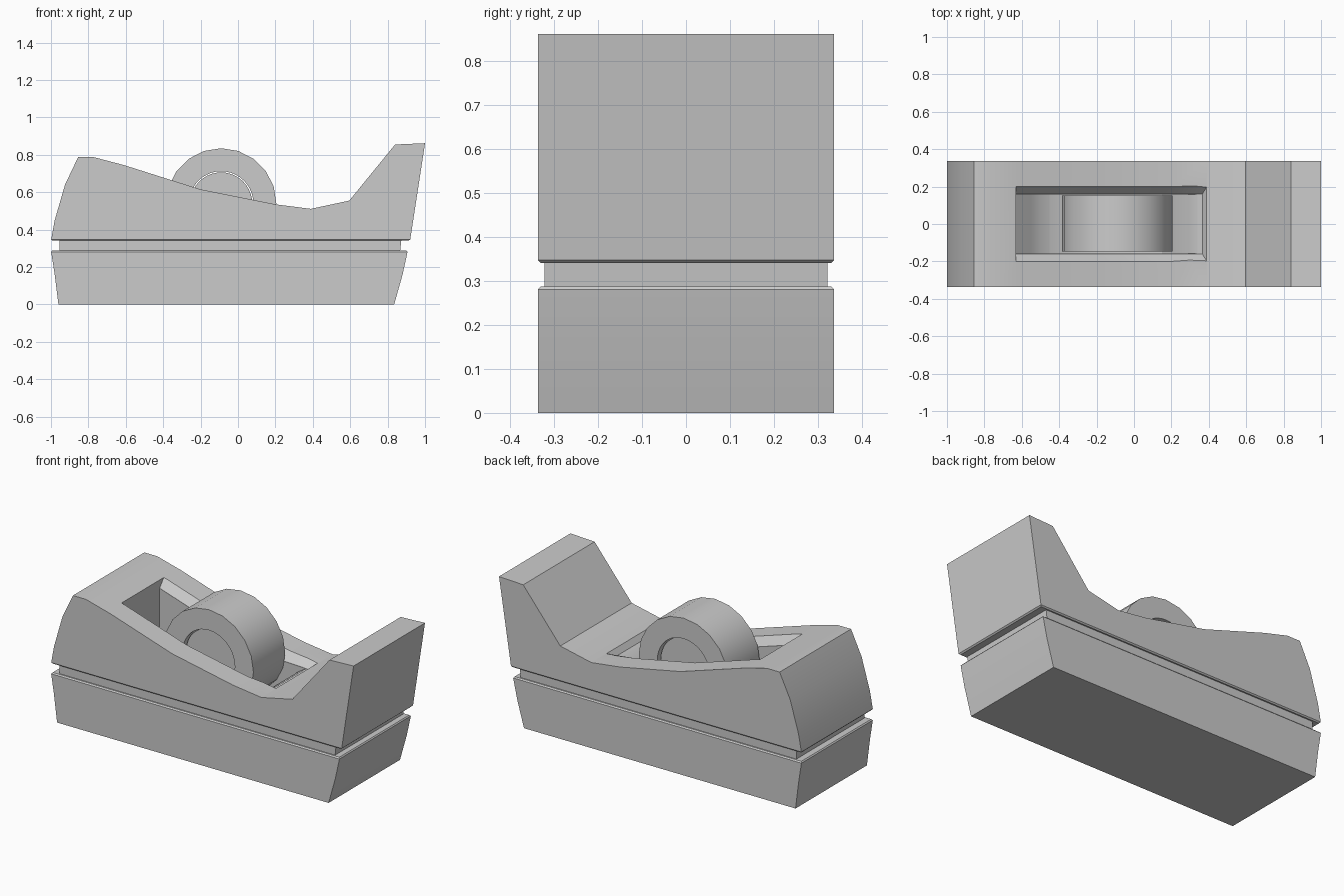
import bpy, bmesh, math

if "Cube" in bpy.data.objects:
    bpy.data.objects.remove(bpy.data.objects["Cube"])


def loft(name, sections, chamfer_z=None):
    """Solid through (y, [(x, z)...]) sections; optional small chamfer round one level."""
    bm = bmesh.new()
    rings = [[bm.verts.new((x, y, z)) for x, z in prof] for y, prof in sections]
    n = len(rings[0])
    for a, b in zip(rings, rings[1:]):
        for i in range(n):
            bm.faces.new((a[i], a[(i + 1) % n], b[(i + 1) % n], b[i]))
    bm.faces.new(rings[0])
    bm.faces.new(rings[-1])
    bmesh.ops.recalc_face_normals(bm, faces=bm.faces)
    if chamfer_z is not None:
        rim = [e for e in bm.edges if all(abs(v.co.z - chamfer_z) < 1e-4 for v in e.verts)]
        bmesh.ops.bevel(bm, geom=rim, offset=0.007, segments=1, affect='EDGES')
    me = bpy.data.meshes.new(name)
    bm.to_mesh(me)
    bm.free()
    ob = bpy.data.objects.new(name, me)
    bpy.context.collection.objects.link(ob)
    return ob


def prism(name, prof, half, chamfer_z=None):
    return loft(name, [(-half, prof), (half, prof)], chamfer_z)


def disc(name, radius, half, sides):
    bpy.ops.mesh.primitive_cylinder_add(vertices=sides, radius=radius, depth=2 * half,
                                        location=(-0.09, 0.003, 0.54),
                                        rotation=(math.pi / 2, 0, 0))
    ob = bpy.context.object
    ob.name = name
    return ob


def activate(ob):
    bpy.ops.object.select_all(action='DESELECT')
    ob.select_set(True)
    bpy.context.view_layer.objects.active = ob


def cut(ob, cutter):
    activate(ob)
    m = ob.modifiers.new("cut", 'BOOLEAN')
    m.operation, m.solver, m.object = 'DIFFERENCE', 'EXACT', cutter
    bpy.ops.object.modifier_apply(modifier=m.name)


# Body: base, recessed band, upper shell
base = prism("base", [(-0.96, 0), (0.835, 0), (0.88, 0.16), (0.908, 0.288),
                      (-1.0, 0.288), (-0.98, 0.16)], 0.337, 0.288)
band = prism("recessed_band", [(-0.955, 0.27), (0.865, 0.27), (0.875, 0.36), (-0.955, 0.36)], 0.322)
shell = prism("upper_shell", [
    (-1.0, 0.341), (0.92, 0.341), (1.0, 0.862), (0.84, 0.855), (0.595, 0.555),
    (0.39, 0.511), (0.2, 0.535), (-0.2, 0.615), (-0.61, 0.745), (-0.77, 0.787),
    (-0.855, 0.787), (-0.925, 0.64), (-0.98, 0.45)], 0.337, 0.341)

# Tape pocket with a curved floor
pocket = prism("pocket_cutter", [
    (-0.63, 1.1), (-0.63, 0.44), (-0.5, 0.31), (-0.35, 0.24), (-0.2, 0.215), (0.02, 0.215),
    (0.15, 0.27), (0.29, 0.45), (0.38, 0.505), (0.4, 1.1)], 0.159)

# Sloping strips along both rims of the pocket
rim_line = [(-0.63, 0.751), (-0.61, 0.745), (-0.2, 0.615), (0.2, 0.535)]


def rim(dz, end):
    return ([(-0.63, 1.1)] + [(x, z + dz) for x, z in rim_line]
            + [(end, 0.514 + dz * 0.7), (end + 0.025, 0.514 + dz * 0.7 + 0.035), (end + 0.05, 1.1)])


inner, outer = rim(-0.05, 0.365), rim(0.05, 0.415)
strips = loft("strip_cutter", [(-0.24, outer), (-0.16, inner), (0.16, inner), (0.24, outer)])

cut(shell, strips)
for part in (shell, band, base):
    cut(part, pocket)

# Tape roll and its hub
tape = disc("tape_roll", 0.295, 0.15, 20)
bore = disc("bore_cutter", 0.172, 0.3, 40)
cut(tape, bore)
hub = disc("tape_hub", 0.166, 0.125, 40)

for helper in (pocket, strips, bore):
    bpy.data.objects.remove(helper, do_unlink=True)

for part in (shell, band, base, tape, hub):
    activate(part)
    bpy.ops.object.shade_smooth_by_angle(angle=math.radians(25))
